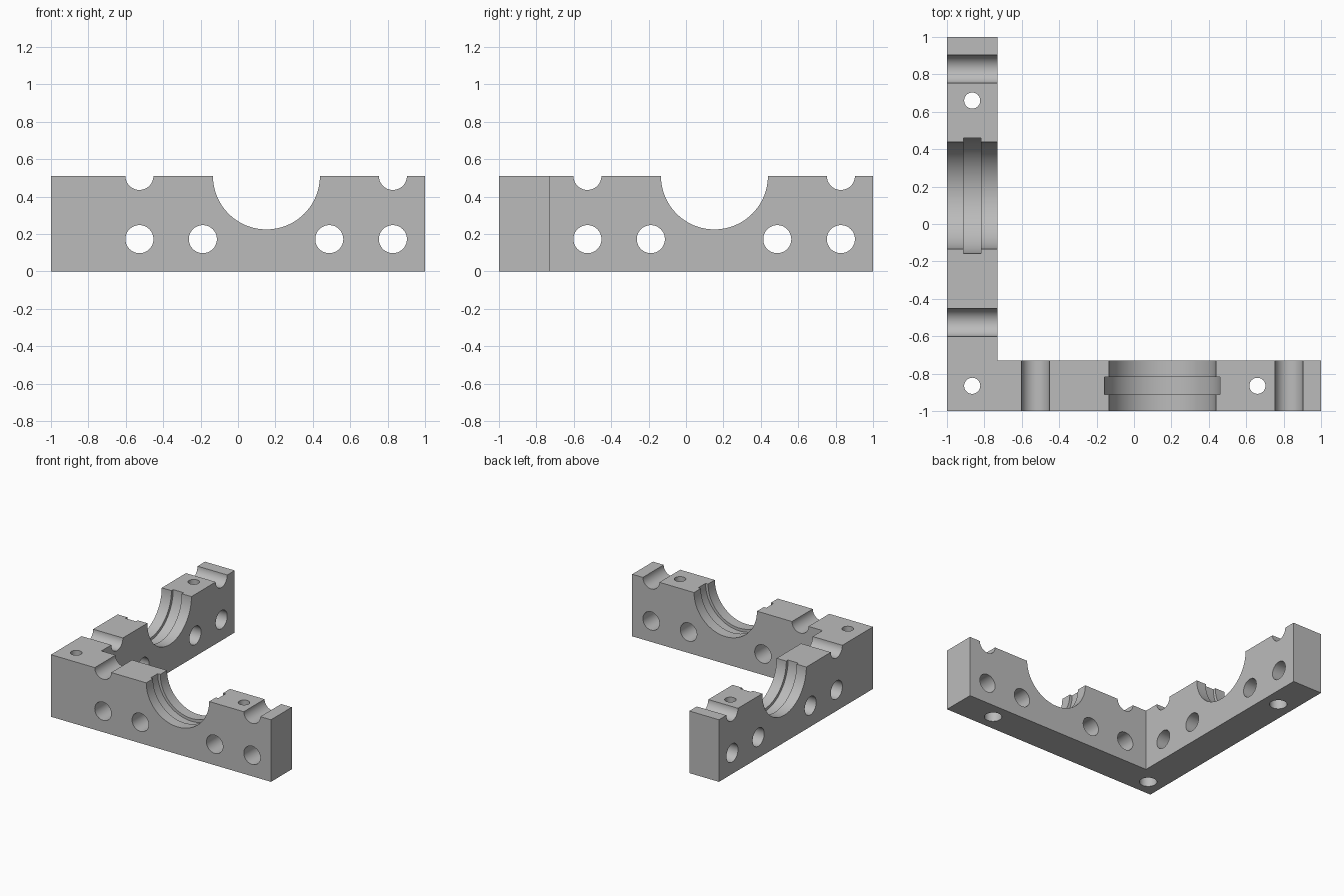
import bpy
import bmesh
import math
from mathutils import Matrix, Vector

cube = bpy.data.objects.get("Cube")
if cube:
    bpy.data.objects.remove(cube, do_unlink=True)

HEIGHT = 0.51
INNER = -0.73            # inner edge of both arms
MID = (INNER - 1) / 2    # centre line of both arms

grey = bpy.data.materials.new("plain grey")
grey.use_nodes = True
colour = (0.5, 0.5, 0.5, 1)
grey.diffuse_color = colour
grey.node_tree.nodes["Principled BSDF"].inputs["Base Color"].default_value = colour


def add_object(name, bm):
    mesh = bpy.data.meshes.new(name)
    bmesh.ops.recalc_face_normals(bm, faces=bm.faces)
    bm.to_mesh(mesh)
    bm.free()
    obj = bpy.data.objects.new(name, mesh)
    bpy.context.collection.objects.link(obj)
    mesh.materials.append(grey)
    return obj


# L-shaped block
bm = bmesh.new()
outline = [(-1, -1), (1, -1), (1, INNER), (INNER, INNER), (INNER, 1), (-1, 1)]
face = bm.faces.new([bm.verts.new((x, y, 0)) for x, y in outline])
top = bmesh.ops.extrude_face_region(bm, geom=[face])["geom"]
bmesh.ops.translate(bm, vec=(0, 0, HEIGHT),
                    verts=[v for v in top if isinstance(v, bmesh.types.BMVert)])
block = add_object("corner_bracket", bm)


def cut(name, centre, axis, radius, depth, segments=48):
    """Cut a round hole or groove into the block, then drop the cutter."""
    bm = bmesh.new()
    turn = Vector((0, 0, 1)).rotation_difference(Vector(axis)).to_matrix().to_4x4()
    bmesh.ops.create_cone(bm, cap_ends=True, segments=segments, radius1=radius,
                          radius2=radius, depth=depth,
                          matrix=Matrix.Translation(centre) @ turn)
    cutter = add_object(name, bm)
    cutter.hide_render = True
    mod = block.modifiers.new(name, "BOOLEAN")
    mod.operation = "DIFFERENCE"
    mod.solver = "EXACT"
    mod.object = cutter
    bpy.context.view_layer.objects.active = block
    bpy.ops.object.modifier_apply(modifier=name)
    bpy.data.objects.remove(cutter, do_unlink=True)


# Same cuts on the front arm and, with x and y swapped, on the side arm
for swap in (False, True):
    def place(along, z):
        return (MID, along, z) if swap else (along, MID, z)
    axis = (1, 0, 0) if swap else (0, 1, 0)
    cut("bearing_seat", place(0.152, HEIGHT), axis, 0.286, 0.4, 96)
    cut("bearing_ring_groove", place(0.152, HEIGHT), axis, 0.309, 0.094, 96)
    for along in (-0.527, 0.828):
        cut("rod_groove", place(along, HEIGHT), axis, 0.075, 0.4)
    for along in (-0.527, -0.188, 0.488, 0.828):
        cut("cross_hole", place(along, 0.172), axis, 0.075, 0.4)

# Vertical bolt holes, wider at the underside
for x, y in ((MID, MID), (0.66, MID), (MID, 0.66)):
    cut("bolt_hole", (x, y, HEIGHT / 2), (0, 0, 1), 0.043, 1)
    cut("bolt_head_recess", (x, y, 0), (0, 0, 1), 0.066, 0.4)

bpy.ops.object.select_all(action="DESELECT")
block.select_set(True)
bpy.context.view_layer.objects.active = block
bpy.ops.object.shade_smooth_by_angle(angle=math.radians(30))
